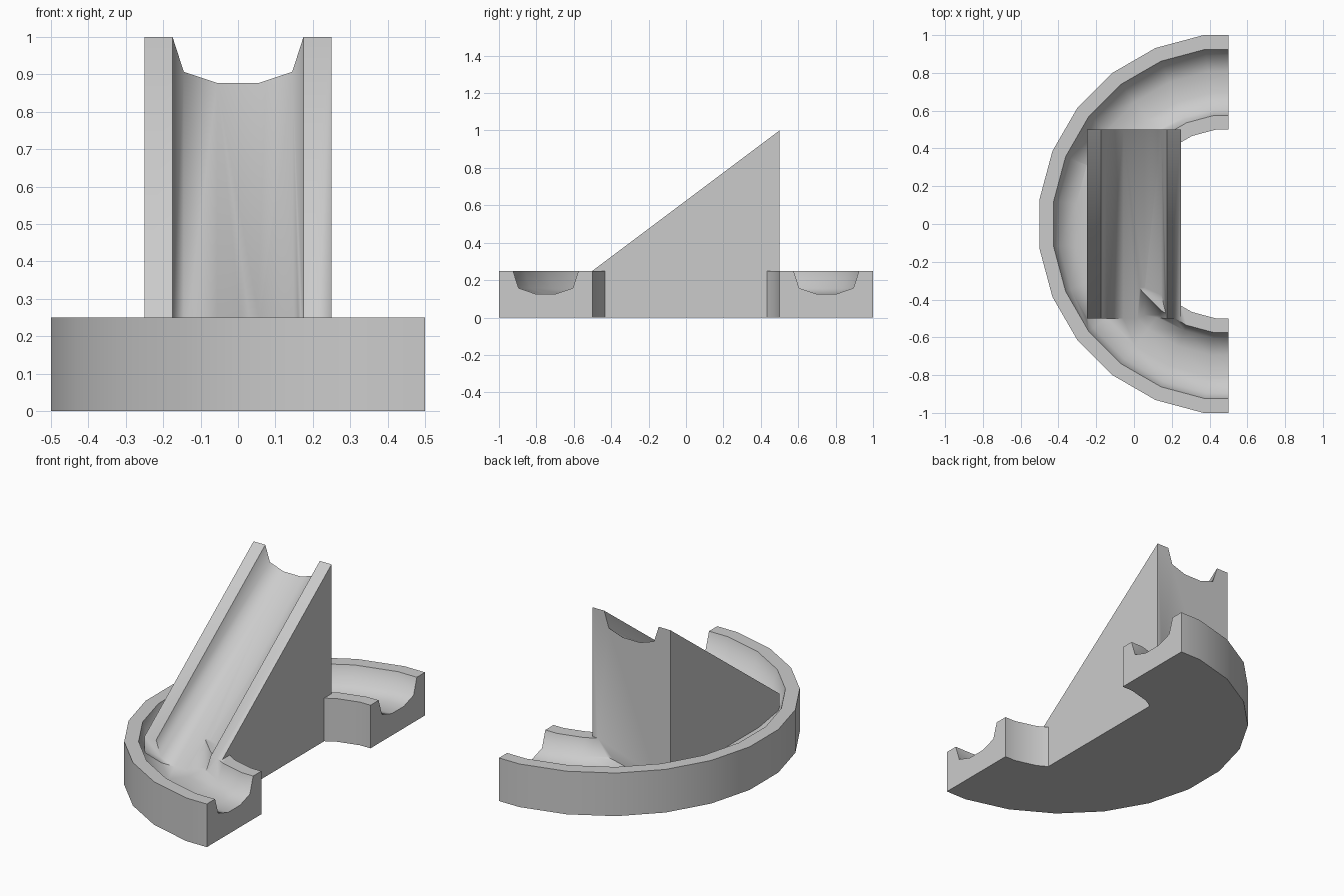
import bpy
import math

if "Cube" in bpy.data.objects:
    bpy.data.objects.remove(bpy.data.objects["Cube"])

# Trough cross-section: (offset from centre line, height below the rim)
TROUGH = [(-0.25, 0), (-0.175, 0), (-0.145, -0.093), (-0.056, -0.123),
          (0.056, -0.123), (0.145, -0.093), (0.175, 0), (0.25, 0)]


def profile(top):
    """Closed block section with a trough sunk in its top."""
    return [(0.25, 0), (-0.25, 0)] + [(u, top + d) for u, d in TROUGH]


def loft(name, sections):
    """Skin a solid through matching closed sections and cap both ends."""
    n = len(sections[0])
    verts = [p for s in sections for p in s]
    faces = [(i * n + j, i * n + (j + 1) % n, (i + 1) * n + (j + 1) % n, (i + 1) * n + j)
             for i in range(len(sections) - 1) for j in range(n)]
    faces += [tuple(reversed(range(n))), tuple(range(len(verts) - n, len(verts)))]
    mesh = bpy.data.meshes.new(name)
    mesh.from_pydata(verts, [], faces)
    obj = bpy.data.objects.new(name, mesh)
    bpy.context.collection.objects.link(obj)
    bpy.context.view_layer.objects.active = obj
    bpy.ops.object.select_all(action='DESELECT')
    obj.select_set(True)
    bpy.ops.object.mode_set(mode='EDIT')
    bpy.ops.mesh.select_all(action='SELECT')
    bpy.ops.mesh.normals_make_consistent(inside=False)
    bpy.ops.object.mode_set(mode='OBJECT')
    return obj


# Half-ring track: half of a 24-sided ring, ends cut through mid-side
angles = [0] + [7.5 + 15 * k for k in range(12)] + [180]
sections = []
for deg in angles:
    a = math.radians(deg)
    k = 1 if deg in (0, 180) else 1 / math.cos(math.radians(7.5))
    sections.append([(0.5 - (0.75 + u) * k * math.sin(a), (0.75 + u) * k * math.cos(a), z)
                     for u, z in profile(0.25)])
track = loft("curved_track", sections)

# Straight ramp dropping into the track
ramp = loft("ramp", [[(u, y, z) for u, z in profile(top)]
                     for y, top in ((-0.5, 0.25), (0.5, 1.0))])

# Merge the ramp into the track
union = track.modifiers.new("merge_ramp", 'BOOLEAN')
union.operation = 'UNION'
union.solver = 'EXACT'
union.object = ramp
bpy.ops.object.select_all(action='DESELECT')
track.select_set(True)
bpy.context.view_layer.objects.active = track
bpy.ops.object.modifier_apply(modifier=union.name)
bpy.data.objects.remove(ramp)
track.name = "track_with_ramp"
bpy.ops.object.shade_smooth_by_angle(angle=math.radians(58))
